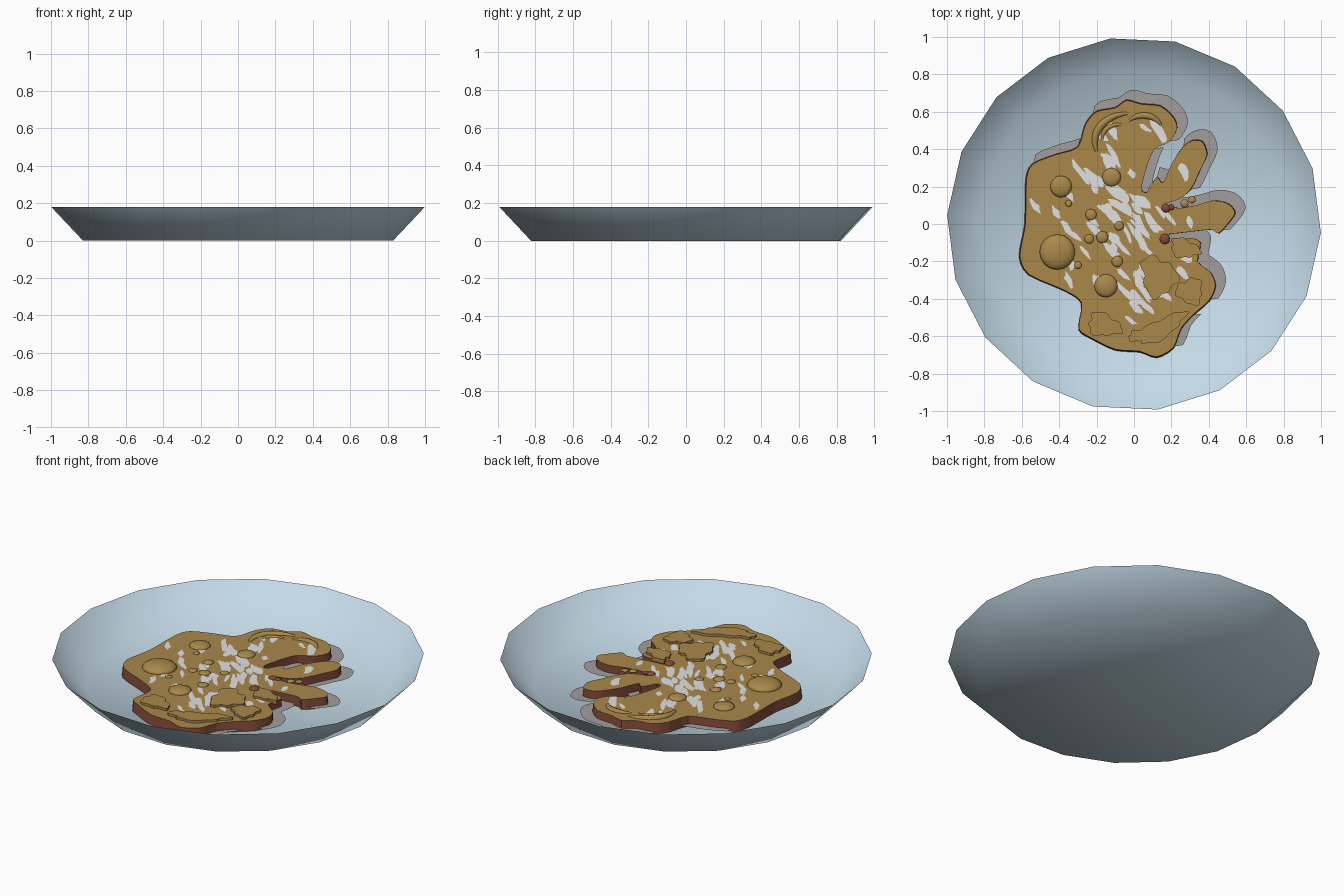
import bpy, bmesh, math, random
from mathutils import Vector

if "Cube" in bpy.data.objects:
    bpy.data.objects.remove(bpy.data.objects["Cube"])
random.seed(4)

def mat(name, c):
    m = bpy.data.materials.new(name)
    m.diffuse_color = (*c, 1)
    m.use_nodes = True
    m.node_tree.nodes["Principled BSDF"].inputs["Base Color"].default_value = m.diffuse_color
    return m

BLUE = mat("pale_blue", (0.55, 0.70, 0.80))
BROWN = mat("golden_brown", (0.40, 0.25, 0.07))
RED = mat("red_brown", (0.23, 0.07, 0.04))
WHITE = mat("off_white", (0.75, 0.75, 0.75))
GREY = mat("shadow_grey", (0.36, 0.34, 0.34))

def finish(name, bm, mats, smooth=False):
    me = bpy.data.meshes.new(name)
    bm.to_mesh(me)
    bm.free()
    for m in mats:
        me.materials.append(m)
    for p in me.polygons:
        p.use_smooth = smooth
    ob = bpy.data.objects.new(name, me)
    bpy.context.collection.objects.link(ob)
    return ob

FLOOR, TOP = 0.006, 0.065

# dish: 18-sided shallow shell with knife-edge rim
def dish():
    bm = bmesh.new()
    n = 18
    def ring(r, z):
        return [bm.verts.new((r * math.cos(math.radians(20 * i - 2.7)),
                              r * math.sin(math.radians(20 * i - 2.7)), z)) for i in range(n)]
    base, rim, inner = ring(0.83, 0), ring(1, 0.18), ring(0.82, FLOOR)
    low, up = bm.verts.new((0, 0, 0)), bm.verts.new((0, 0, FLOOR))
    for i in range(n):
        j = (i + 1) % n
        bm.faces.new((base[i], base[j], rim[j], rim[i]))
        bm.faces.new((rim[i], rim[j], inner[j], inner[i]))
        bm.faces.new((low, base[j], base[i]))
        bm.faces.new((up, inner[i], inner[j]))
        bm.edges.get((rim[i], rim[j])).smooth = False
    finish("dish", bm, [BLUE], True)

# outline of the growth, clockwise from the top
OUT = [(-.04, .66), (.04, .64), (.14, .63), (.21, .57), (.23, .51), (.19, .44), (.11, .40), (.07, .31),
       (.04, .19), (.07, .17), (.12, .25), (.155, .22), (.2, .32), (.26, .41), (.31, .445), (.365, .44),
       (.39, .37), (.35, .28), (.3, .18), (.235, .13), (.16, .105), (.24, .085), (.33, .1), (.42, .125),
       (.5, .11), (.54, .06), (.5, 0), (.45, -.05), (.41, -.03), (.27, -.045), (.165, -.06), (.175, -.095),
       (.3, -.075), (.355, -.1), (.34, -.2), (.41, -.26), (.435, -.33), (.4, -.41), (.31, -.49), (.25, -.56),
       (.21, -.66), (.12, -.71), (.03, -.68), (-.1, -.67), (-.225, -.61), (-.295, -.56), (-.28, -.42),
       (-.37, -.355), (-.56, -.27), (-.61, -.17), (-.58, 0), (-.575, .235), (-.54, .32), (-.42, .37),
       (-.3, .41), (-.26, .53), (-.2, .6), (-.1, .62)]

def spline(pts, k=3):
    p = [Vector(q) for q in pts]
    res = []
    for i in range(len(p)):
        a, b, c, d = p[i - 1], p[i], p[(i + 1) % len(p)], p[(i + 2) % len(p)]
        for s in range(k):
            t = s / k
            res.append(b + 0.4 * t * ((c - a) + t * (2 * a - 5 * b + 4 * c - d) + t * t * (3 * b - a - 3 * c + d))
                       + 0.2 * (c - b) * t)
    return res

LINE = spline(OUT)

def inside(x, y):
    hit = False
    for a, b in zip(LINE, LINE[1:] + LINE[:1]):
        if (a.y > y) != (b.y > y) and x < a.x + (y - a.y) * (b.x - a.x) / (b.y - a.y):
            hit = not hit
    return hit

def plate(bm, pts, z0, z1, side=0, flare=1.0):
    lo = [bm.verts.new((p.x * flare, p.y * flare, z0)) for p in pts]
    hi = [bm.verts.new((p.x, p.y, z1)) for p in pts]
    bm.faces.new(hi)
    for i in range(len(pts)):
        j = (i + 1) % len(pts)
        bm.faces.new((lo[i], lo[j], hi[j], hi[i])).material_index = side
    bmesh.ops.recalc_face_normals(bm, faces=bm.faces[:])
    bmesh.ops.triangulate(bm, faces=[f for f in bm.faces if len(f.verts) > 4])

# growth: golden top with red-brown sides
def growth():
    bm = bmesh.new()
    plate(bm, LINE, FLOOR, TOP, 1, 1.01)
    for f in bm.faces:
        if abs(f.normal.z) > 0.9 and f.normal.z < 0:
            f.normal_flip()
    finish("growth", bm, [BROWN, RED])

# grey halo around the growth, shifted to the back right
def halo():
    bm = bmesh.new()
    n = len(LINE)
    a, b = [], []
    for i, p in enumerate(LINE):
        t = (LINE[(i + 1) % n] - LINE[i - 1]).normalized()
        o = Vector((-t.y, t.x))
        q = p + o * 0.028 + Vector((0.03, 0.03))
        a.append(bm.verts.new((p.x - o.x * .005, p.y - o.y * .005, 0.02)))
        b.append(bm.verts.new((q.x, q.y, 0.02)))
    for i in range(n):
        p, t = LINE[i], LINE[(i + 1) % n] - LINE[i]
        if -t.y + t.x > 0:
            bm.faces.new((a[i], b[i], b[(i + 1) % n], a[(i + 1) % n]))
    bmesh.ops.recalc_face_normals(bm, faces=bm.faces[:])
    for f in bm.faces:
        f.normal_update()
        if f.normal.z < 0:
            f.normal_flip()
    finish("halo", bm, [GREY])

# low domes
def domes(name, spots, m, h):
    bm = bmesh.new()
    for x, y, r in spots:
        v = bmesh.ops.create_uvsphere(bm, u_segments=16, v_segments=8, radius=r)["verts"]
        for w in v:
            w.co = Vector((w.co.x + x, w.co.y + y, w.co.z * h + TOP))
    finish(name, bm, [m], True)

# wavy raised patches on the front lobe
def raised_patches():
    bm = bmesh.new()
    for x, y, rx, ry, tilt in [(-.16, -.54, .09, .06, -.3), (.14, -.56, .15, .05, .5), (.13, -.28, .09, .11, .4),
                               (.27, -.13, .08, .05, -.3), (.3, -.36, .07, .07, .6), (.02, -.6, .05, .03, 0)]:
        ph = random.random() * 6
        pts = []
        for i in range(36):
            t = -2 * math.pi * i / 36
            k = 1 + .16 * math.sin(3 * t + ph) + .1 * math.sin(7 * t + 2 * ph)
            u, w = rx * k * math.cos(t), ry * k * math.sin(t)
            pts.append(Vector((x + u * math.cos(tilt) - w * math.sin(tilt), y + u * math.sin(tilt) + w * math.cos(tilt))))
        plate(bm, pts, TOP - .01, TOP + .014)
    finish("raised_patches", bm, [BROWN])

# curved ridges on the back lobe
def ridge(x, y, r, a0, a1, w):
    cu = bpy.data.curves.new("ridge", "CURVE")
    cu.dimensions = "3D"
    cu.bevel_depth, cu.bevel_resolution = w, 2
    s = cu.splines.new("POLY")
    s.points.add(12)
    for i, p in enumerate(s.points):
        t = math.radians(a0 + (a1 - a0) * i / 12)
        p.co = (x + r * math.cos(t), y + r * .8 * math.sin(t), TOP - .003, 1)
        p.radius = 0.4 + 0.6 * math.sin(math.pi * i / 12)
    cu.materials.append(BROWN)
    bpy.context.collection.objects.link(bpy.data.objects.new("ridge", cu))

# off-white flakes lying on the top
def flakes():
    bm = bmesh.new()
    made = 0
    while made < 80:
        x, y = random.gauss(0, .26), random.gauss(0.03, .24)
        ln, wd = random.uniform(.03, .085), random.uniform(.012, .026)
        a = math.radians(random.uniform(-70, -35))
        pts = []
        for i in range(9):
            t = 2 * math.pi * i / 9
            k = random.uniform(.6, 1.2)
            u, w = ln * k * math.cos(t), wd * k * math.sin(t)
            pts.append((x + u * math.cos(a) - w * math.sin(a), y + u * math.sin(a) + w * math.cos(a)))
        if all(inside(*p) for p in pts):
            bm.faces.new([bm.verts.new((*p, TOP + .0015)) for p in pts])
            made += 1
    finish("flakes", bm, [WHITE])

dish()
halo()
growth()
domes("domes", [(-.41, -.15, .095), (-.15, -.33, .062), (-.39, .2, .058), (-.12, .25, .05), (-.23, .05, .03),
                (-.17, -.07, .032), (-.09, -.2, .03), (-.24, -.08, .025), (-.35, .11, .018), (-.08, -.01, .025),
                (-.3, -.22, .02), (.27, .11, .022), (.31, .13, .02)], BROWN, .35)
domes("red_spots", [(.17, .085, .024), (.165, -.08, .028), (.2, .09, .016)], RED, .5)
raised_patches()
ridge(-.02, .44, .19, 95, 200, .022)
ridge(.05, .5, .1, 20, 140, .018)
ridge(-.08, .46, .09, 80, 190, .014)
flakes()
